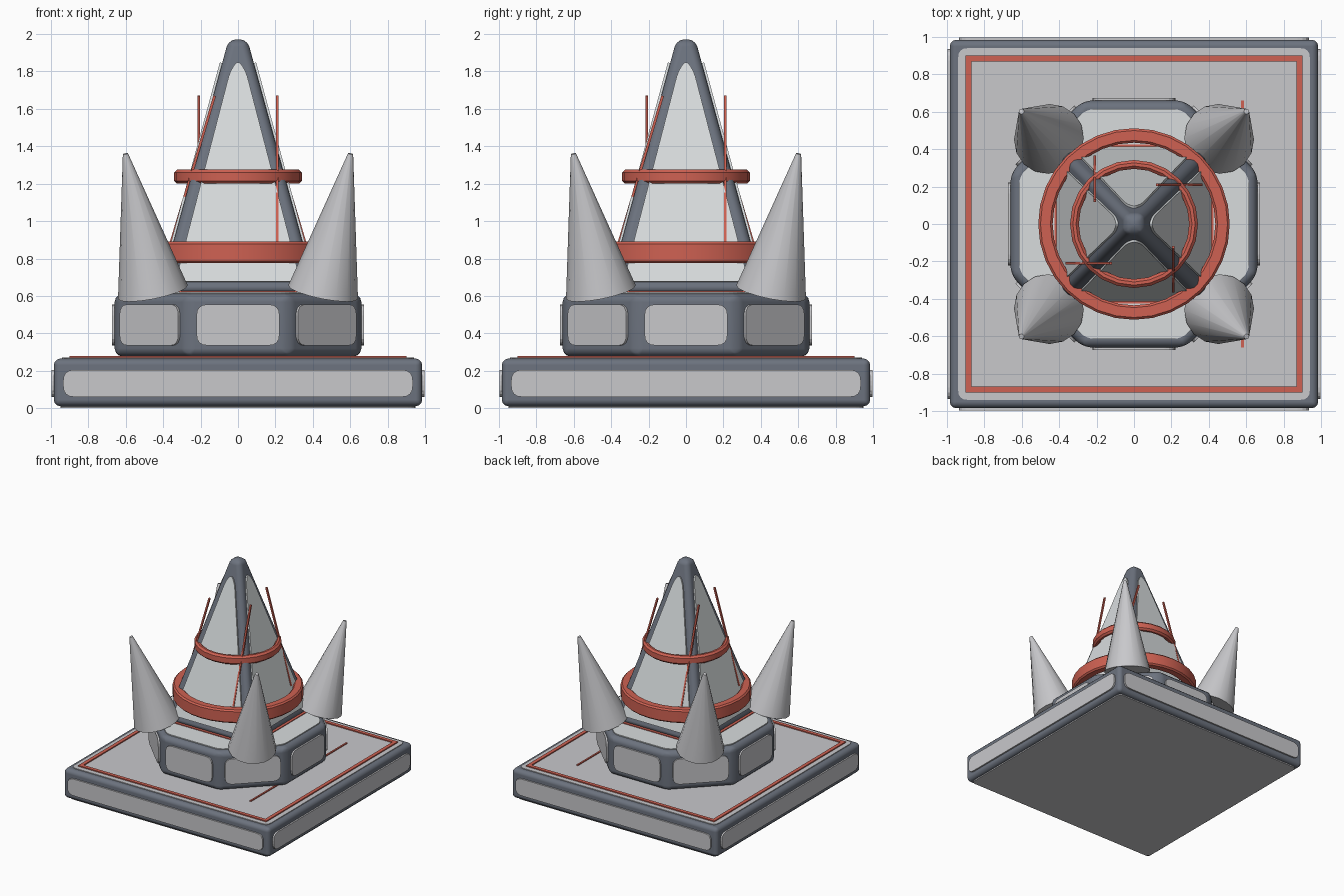
import bpy, bmesh, math
from mathutils import Matrix, Vector

if "Cube" in bpy.data.objects:
    bpy.data.objects.remove(bpy.data.objects["Cube"])


def material(name, rgb):
    m = bpy.data.materials.new(name)
    m.diffuse_color = (*rgb, 1)
    m.use_nodes = True
    m.node_tree.nodes["Principled BSDF"].inputs["Base Color"].default_value = m.diffuse_color
    return m


FRAME = material("slate_frame", (0.15, 0.17, 0.21))
GREY = material("light_grey", (0.58, 0.58, 0.60))
PALE = material("pale_panel", (0.69, 0.72, 0.73))
RED = material("red_trim", (0.62, 0.12, 0.085))


def finish(name, bm, mat, smooth=False):
    bmesh.ops.recalc_face_normals(bm, faces=bm.faces)
    me = bpy.data.meshes.new(name)
    bm.to_mesh(me)
    bm.free()
    me.materials.append(mat)
    ob = bpy.data.objects.new(name, me)
    bpy.context.collection.objects.link(ob)
    if smooth:
        me.polygons.foreach_set("use_smooth", [True] * len(me.polygons))
        me.set_sharp_from_angle(angle=math.radians(35))
        wn = ob.modifiers.new("weighted", 'WEIGHTED_NORMAL')
        wn.keep_sharp = True
    return ob


def turn(i, n):
    return Matrix.Rotation(i * math.tau / n, 4, 'Z')


def bevelled_prism(name, n, a0, a1, z0, z1, bevel, mat):
    """Prism or frustum given by its apothems, with rounded edges."""
    bm = bmesh.new()
    rings = []
    for a, z in ((a0, z0), (a1, z1)):
        r = a / math.cos(math.pi / n)
        rings.append([bm.verts.new((r * math.cos((i + .5) * math.tau / n),
                                    r * math.sin((i + .5) * math.tau / n), z)) for i in range(n)])
    lo, hi = rings
    bm.faces.new(lo[::-1])
    bm.faces.new(hi)
    for i in range(n):
        j = (i + 1) % n
        bm.faces.new((lo[i], lo[j], hi[j], hi[i]))
    bmesh.ops.bevel(bm, geom=bm.edges[:], offset=bevel, segments=3, profile=0.5,
                    affect='EDGES', clamp_overlap=True)
    return finish(name, bm, mat, True)


def rounded(points, r):
    """Round the corners of a 2D outline."""
    pts = [Vector(p) for p in points]
    out = []
    for i, p in enumerate(pts):
        a, b = pts[i - 1] - p, pts[(i + 1) % len(pts)] - p
        s = p + a.normalized() * min(r, a.length * .45)
        e = p + b.normalized() * min(r, b.length * .45)
        for t in (0, .25, .5, .75, 1):
            out.append(s * (1 - t) ** 2 + p * 2 * t * (1 - t) + e * t * t)
    return out


def rect(w, z0, z1):
    return [(-w, z0), (w, z0), (w, z1), (-w, z1)]


def plate(name, outline, origin, u, v, height, mat, rot=Matrix()):
    """Thin plate on the plane through origin spanned by u and v."""
    o, u, v = Vector(origin), Vector(u), Vector(v)
    n = u.cross(v).normalized()
    bm = bmesh.new()
    lo, hi = ([bm.verts.new(rot @ (o + u * p[0] + v * p[1] + n * h)) for p in outline]
              for h in (-.01, height))
    bm.faces.new(lo[::-1])
    bm.faces.new(hi)
    for i in range(len(lo)):
        j = (i + 1) % len(lo)
        bm.faces.new((lo[i], lo[j], hi[j], hi[i]))
    return finish(name, bm, mat)


def lathe_ring(name, n, profile, mat, start=0.0):
    """Closed profile of (radius, z) swept round the z axis."""
    bm = bmesh.new()
    rows = []
    for i in range(n):
        a = start + i * math.tau / n
        rows.append([bm.verts.new((r * math.cos(a), r * math.sin(a), z)) for r, z in profile])
    m = len(profile)
    for i in range(n):
        for k in range(m):
            p, q = rows[i], rows[(i + 1) % n]
            bm.faces.new((p[k], q[k], q[(k + 1) % m], p[(k + 1) % m]))
    return finish(name, bm, mat, n > 4)


def band(name, n, r0, r1, z0, z1, c):
    profile = [(r0 + c, z0), (r1 - c, z0), (r1, z0 + c), (r1, z1 - c),
               (r1 - c, z1), (r0 + c, z1), (r0, z1 - c), (r0, z0 + c)]
    return lathe_ring(name, n, profile, RED)


def square_trim(name, inner, outer, z0, z1):
    k = math.sqrt(2)
    profile = [(inner * k, z0), (outer * k, z0), (outer * k, z1), (inner * k, z1)]
    return lathe_ring(name, 4, profile, RED, math.pi / 4)


def rod(name, p, q, w):
    """Thin square bar between two points."""
    p, q = Vector(p), Vector(q)
    bm = bmesh.new()
    bmesh.ops.create_cube(bm, size=1)
    rot = (q - p).to_track_quat('Z', 'X').to_matrix().to_4x4()
    bm.transform(Matrix.Translation((p + q) / 2) @ rot @ Matrix.Diagonal((w, w, (q - p).length, 1)))
    return finish(name, bm, RED)


X, Y, Z = (1, 0, 0), (0, 1, 0), (0, 0, 1)

# Square base slab with inset panels on every side
bevelled_prism("base_slab", 4, .985, .985, .01, .265, .035, FRAME)
for i in range(4):
    plate(f"base_side_panel_{i}", rounded(rect(.935, .06, .205), .06),
          (0, -.985, 0), X, Z, .013, GREY, turn(i, 4))
plate("base_top_panel", rounded(rect(.94, -.94, .94), .05), (0, 0, .262), X, Y, .009, GREY)
plate("base_bottom_panel", rounded(rect(.95, -.95, .95), .04), (0, 0, .01), X, (0, -1, 0), .01, GREY)

# Red trim lines on the base
square_trim("base_trim", .87, .90, .265, .28)
rod("base_line", (.58, -.66, .272), (.58, .66, .272), .014)

# Octagonal tier
bevelled_prism("octagon_tier", 8, .66, .66, .275, .612, .045, FRAME)
for i in range(8):
    plate(f"octagon_side_panel_{i}", rounded(rect(.222, .335, .555), .06),
          (0, -.66, 0), X, Z, .014, GREY, turn(i, 8))
R = .615 / math.cos(math.pi / 8)
octagon = [(R * math.cos((i + .5) * math.tau / 8), R * math.sin((i + .5) * math.tau / 8))
           for i in range(8)]
plate("octagon_top_panel", rounded(octagon, .05), (0, 0, .612), X, Y, .008, PALE)
square_trim("tower_foot_trim", .38, .425, .612, .626)

# Pyramid tower with tapered panels
SLOPE = .272
bevelled_prism("pyramid_tower", 4, .42, .05, .615, 1.972, .04, FRAME)
taper = [(-.335, .675), (.335, .675), (.045, 1.79), (.012, 1.845), (-.012, 1.845), (-.045, 1.79)]
for i in range(4):
    plate(f"tower_panel_{i}", rounded(taper, .03), (0, -(.42 + SLOPE * .615), 0),
          X, (0, SLOPE, 1), .012, PALE, turn(i, 4))

# Red rings round the tower
band("lower_ring", 32, .435, .512, .775, .89, .012)
band("upper_ring", 24, .295, .342, 1.20, 1.275, .015)

# Slanted antenna rods, one beside each tower face
for i in range(4):
    rod(f"antenna_{i}", turn(i, 4) @ Vector((.21, -.36, .88)),
        turn(i, 4) @ Vector((.21, -.125, 1.67)), .014)

# Outward leaning corner spikes
for i in range(4):
    foot, tip = Vector((.455, -.455, .62)), Vector((.602, -.602, 1.36))
    axis = tip - foot
    bm = bmesh.new()
    bmesh.ops.create_cone(bm, cap_ends=True, segments=16, radius1=.19, radius2=.014,
                          depth=axis.length)
    bm.transform(turn(i, 4) @ Matrix.Translation((foot + tip) / 2)
                 @ axis.to_track_quat('Z', 'Y').to_matrix().to_4x4())
    finish(f"corner_spike_{i}", bm, GREY, True)
